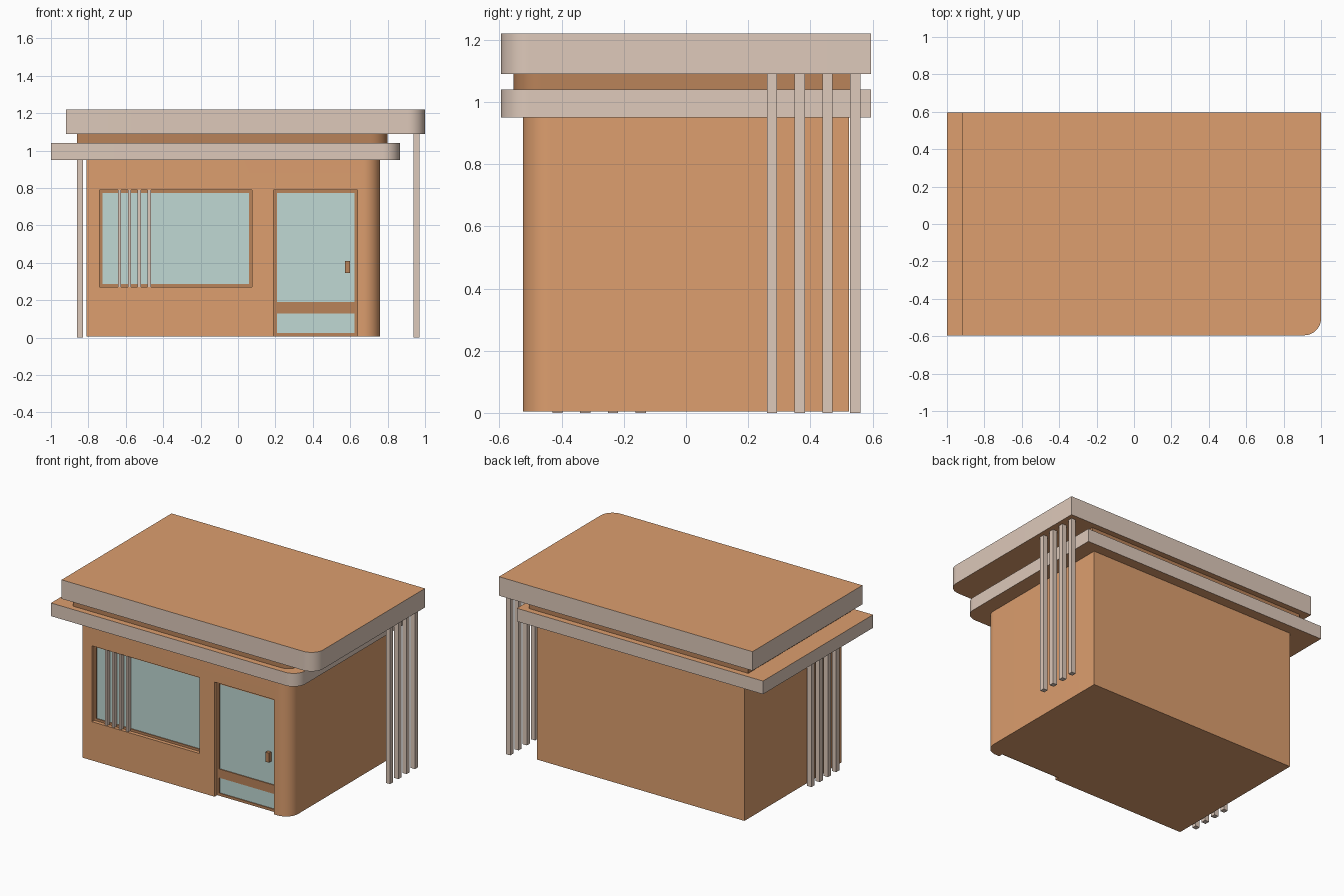
import bpy, bmesh, math

if "Cube" in bpy.data.objects:
    bpy.data.objects.remove(bpy.data.objects["Cube"])


def material(name, rgb):
    m = bpy.data.materials.new(name)
    m.diffuse_color = [(c / 255) ** 2.2 for c in rgb] + [1]
    m.use_nodes = True
    m.node_tree.nodes["Principled BSDF"].inputs["Base Color"].default_value = m.diffuse_color
    return m


WALL = material("wall_orange", (220, 157, 110))
TRIM = material("trim_beige", (221, 200, 185))
FRAME = material("frame_brown", (184, 130, 90))
GLASS = material("glass_pale", (190, 215, 210))


def prism(name, x0, x1, y0, y1, z0, z1, mat, side=None, r=0.0):
    """Upright block; r rounds the front right corner, side colours the rim."""
    pts = [(x0, y0)]
    if r:
        for i in range(13):
            a = -math.pi / 2 + i * math.pi / 24
            pts.append((x1 - r + r * math.cos(a), y0 + r + r * math.sin(a)))
    else:
        pts.append((x1, y0))
    pts += [(x1, y1), (x0, y1)]
    bm = bmesh.new()
    low = [bm.verts.new((x, y, z0)) for x, y in pts]
    top = [bm.verts.new((x, y, z1)) for x, y in pts]
    bm.faces.new(low[::-1])
    bm.faces.new(top)
    n = len(pts)
    for i in range(n):
        j = (i + 1) % n
        f = bm.faces.new((low[i], low[j], top[j], top[i]))
        f.material_index = 1 if side else 0
    me = bpy.data.meshes.new(name)
    bm.to_mesh(me)
    bm.free()
    me.materials.append(mat)
    if side:
        me.materials.append(side)
    ob = bpy.data.objects.new(name, me)
    bpy.context.collection.objects.link(ob)
    if r:
        smooth(ob)
    return ob


def activate(ob):
    bpy.ops.object.select_all(action='DESELECT')
    ob.select_set(True)
    bpy.context.view_layer.objects.active = ob


def smooth(ob):
    activate(ob)
    bpy.ops.object.shade_smooth_by_angle(angle=math.radians(30))


def recess(ob, x0, x1, z0, z1):
    """Sink an opening into the front wall."""
    cutter = prism("recess_cutter", x0, x1, -0.7, BACK, z0, z1, WALL)
    cutter.hide_render = True
    mod = ob.modifiers.new("recess", 'BOOLEAN')
    mod.operation = 'DIFFERENCE'
    mod.solver = 'EXACT'
    mod.object = cutter
    activate(ob)
    bpy.ops.object.modifier_apply(modifier=mod.name)
    bpy.data.objects.remove(cutter, do_unlink=True)


def frame(name, x0, x1, z0, z1, t):
    """Four bars around an opening."""
    y0, y1 = BACK - 0.012, BACK + 0.003
    prism(name + "_left", x0, x0 + t, y0, y1, z0, z1, FRAME)
    prism(name + "_right", x1 - t, x1, y0, y1, z0, z1, FRAME)
    prism(name + "_bottom", x0 + t, x1 - t, y0, y1, z0, z0 + t, FRAME)
    prism(name + "_top", x0 + t, x1 - t, y0, y1, z1 - t, z1, FRAME)


BACK = -0.488      # depth of the recessed openings
R = 0.09           # rounded corner radius

# Main body with window and door openings
body = prism("body", -0.81, 0.76, -0.525, 0.525, 0.005, 0.95, WALL, r=R)
recess(body, -0.74, 0.075, 0.27, 0.79)
recess(body, 0.19, 0.64, -0.1, 0.79)
smooth(body)

# Two stacked roof slabs with a neck between them
prism("lower_roof", -1.0, 0.865, -0.595, 0.595, 0.95, 1.04, WALL, TRIM, R)
prism("roof_neck", -0.86, 0.80, -0.555, 0.555, 1.04, 1.09, FRAME, r=R)
prism("upper_roof", -0.92, 1.0, -0.595, 0.595, 1.09, 1.22, WALL, TRIM, R)

# Window
frame("window_frame", -0.74, 0.075, 0.27, 0.79, 0.016)
prism("window_glass", -0.726, 0.061, BACK - 0.006, BACK + 0.002, 0.284, 0.776, GLASS)
for i in range(4):
    x = -0.642 + i * 0.053
    prism(f"window_slat_{i + 1}", x, x + 0.017, -0.523, BACK - 0.006, 0.272, 0.788, TRIM)

# Door
frame("door_frame", 0.19, 0.64, 0.007, 0.79, 0.018)
prism("door_rail", 0.208, 0.622, BACK - 0.012, BACK + 0.003, 0.13, 0.19, FRAME)
prism("door_glass_upper", 0.206, 0.624, BACK - 0.006, BACK + 0.002, 0.188, 0.774, GLASS)
prism("door_glass_lower", 0.206, 0.624, BACK - 0.006, BACK + 0.002, 0.023, 0.132, GLASS)
prism("door_handle", 0.572, 0.598, -0.52, BACK - 0.004, 0.345, 0.41, FRAME)

# Rows of posts on each side
for i in range(4):
    y = 0.26 + i * 0.0893
    prism(f"right_post_{i + 1}", 0.938, 0.97, y, y + 0.033, 0, 1.09, TRIM)
    y = -0.43 + i * 0.0893
    prism(f"left_post_{i + 1}", -0.86, -0.828, y, y + 0.033, 0, 0.95, TRIM)
